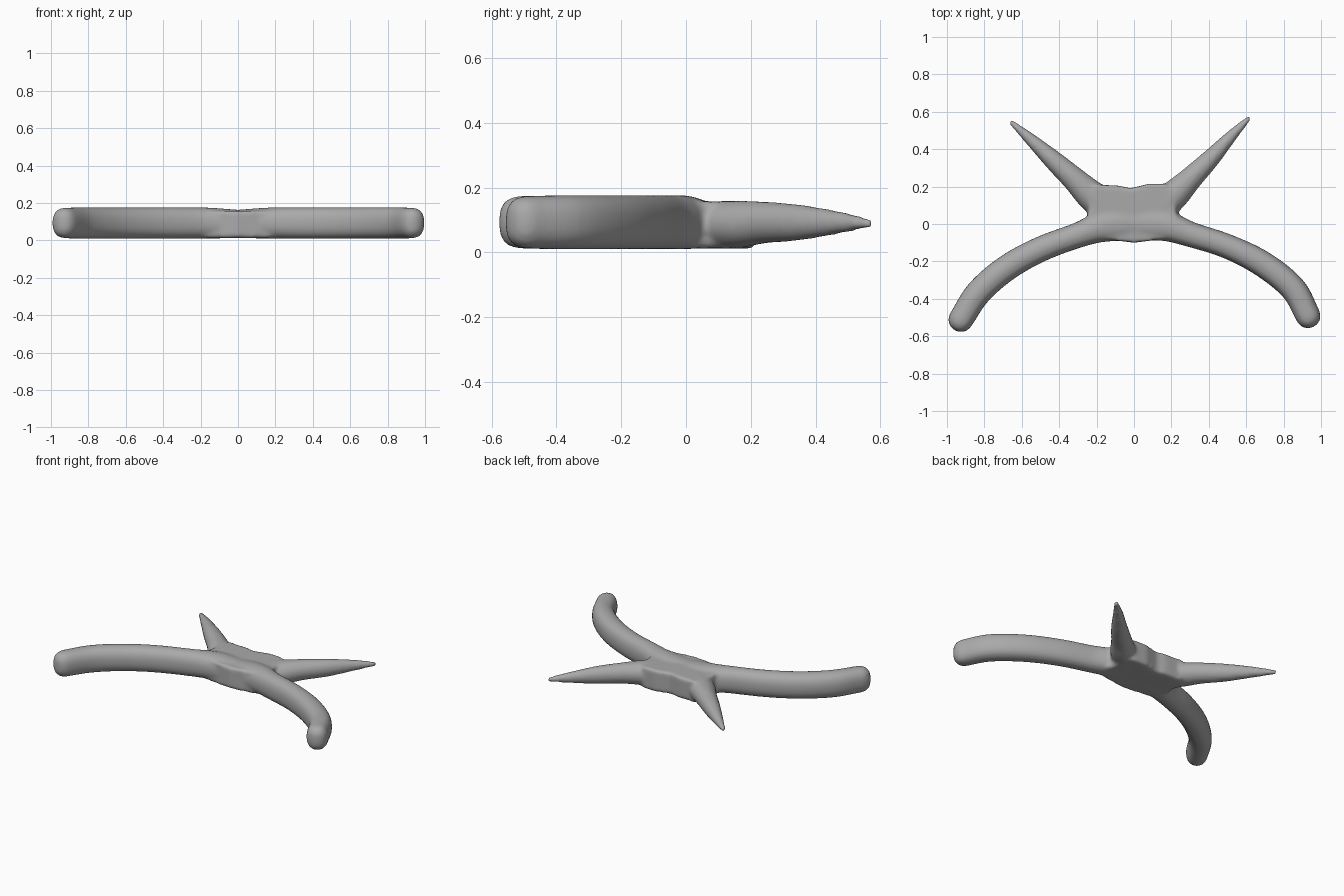
import bpy, bmesh, math
from mathutils import Vector

if "Cube" in bpy.data.objects:
    bpy.data.objects.remove(bpy.data.objects["Cube"])

grey = bpy.data.materials.new("plain grey")
grey.diffuse_color = (0.4, 0.4, 0.4, 1)
grey.use_nodes = True
grey.node_tree.nodes["Principled BSDF"].inputs["Base Color"].default_value = grey.diffuse_color


def spline(keys, steps=6):
    """Catmull-Rom samples of (x, y, z, half width, half height)."""
    keys = [Vector(k) for k in keys]
    pts = [2 * keys[0] - keys[1]] + keys + [2 * keys[-1] - keys[-2]]
    out = []
    for a, b, c, d in zip(pts, pts[1:], pts[2:], pts[3:]):
        for i in range(steps):
            t = i / steps
            out.append(0.5 * (2 * b + (c - a) * t + (2 * a - 5 * b + 4 * c - d) * t * t
                              + (3 * b - a - 3 * c + d) * t ** 3))
    return out + [keys[-1]]


def limb(bm, keys, power=1.0, sides=24):
    """Sweep a rounded section along a path and dome its far end."""
    path = spline(keys)
    rings = []
    for i, p in enumerate(path):
        d = path[min(i + 1, len(path) - 1)] - path[max(i - 1, 0)]
        d = Vector((d[0], d[1], d[2])).normalized()
        rings.append((Vector(p[:3]), d, p[3], p[4]))
    c, d, w, h = rings[-1]
    for k in range(1, 7):
        a = math.radians(k * 14)
        rings.append((c + d * w * math.sin(a), d, w * math.cos(a) ** 0.9, h * math.cos(a) ** 0.6))
    loops = []
    for c, d, w, h in rings:
        side = d.cross(Vector((0, 0, 1))).normalized()
        up = side.cross(d)
        loop = []
        for j in range(sides):
            a = 2 * math.pi * j / sides
            ca, sa = math.cos(a), math.sin(a)
            loop.append(bm.verts.new(c + side * w * math.copysign(abs(ca) ** power, ca)
                                     + up * h * math.copysign(abs(sa) ** power, sa)))
        loops.append(loop)
    for l0, l1 in zip(loops, loops[1:]):
        for j in range(sides):
            bm.faces.new((l0[j], l0[j - 1], l1[j - 1], l1[j]))
    bm.faces.new(loops[0])
    bm.faces.new(loops[-1][::-1])


bm = bmesh.new()

# Curved front arms
limb(bm, [(0.04, 0, .088, .09, .072), (-.15, -.01, .092, .085, .083), (-.3, -.06, .093, .068, .084),
          (-.5, -.135, .093, .068, .084), (-.68, -.235, .093, .07, .084), (-.83, -.365, .093, .07, .084),
          (-.925, -.51, .093, .067, .082)], 0.85)
limb(bm, [(-0.04, 0, .088, .09, .072), (.15, -.005, .092, .085, .083), (.3, -.055, .093, .068, .084),
          (.5, -.12, .093, .066, .084), (.69, -.215, .093, .07, .084), (.85, -.345, .093, .07, .084),
          (.93, -.49, .093, .067, .082)], 0.85)

# Tapering rear spikes
limb(bm, [(-.08, .03, .085, .08, .07), (-.22, .145, .086, .082, .074), (-.32, .24, .092, .066, .065),
          (-.43, .34, .092, .053, .056), (-.55, .45, .092, .034, .036), (-.655, .543, .09, .015, .016)])
limb(bm, [(.08, .03, .085, .08, .07), (.21, .15, .086, .08, .074), (.30, .24, .092, .064, .065),
          (.41, .35, .092, .05, .056), (.52, .47, .092, .032, .036), (.612, .563, .09, .015, .016)])

# Central body slab
outline = [(-.24, .08), (-.25, .02), (-.18, -.075), (-.08, -.09), (0, -.1), (.08, -.09), (.18, -.075),
           (.24, .02), (.22, .08), (.2, .19), (.17, .213), (.08, .215), (.04, .205), (-.02, .19), (-.08, .205),
           (-.2, .21), (-.24, .17)]
slab = bm.faces.new([bm.verts.new((x, y, .012)) for x, y in outline])
top = bmesh.ops.extrude_face_region(bm, geom=[slab])["geom"]
bmesh.ops.translate(bm, verts=[v for v in top if isinstance(v, bmesh.types.BMVert)], vec=(0, 0, .145))
bmesh.ops.recalc_face_normals(bm, faces=bm.faces[:])

mesh = bpy.data.meshes.new("forked_body")
bm.to_mesh(mesh)
bm.free()
mesh.materials.append(grey)
body = bpy.data.objects.new("forked_body", mesh)
bpy.context.collection.objects.link(body)

# Fuse the parts into one skin and soften the joints
fuse = body.modifiers.new("fuse", 'REMESH')
fuse.mode = 'VOXEL'
fuse.voxel_size = 0.011
fuse.use_smooth_shade = True
soft = body.modifiers.new("soften", 'SMOOTH')
soft.factor = 0.5
soft.iterations = 10
